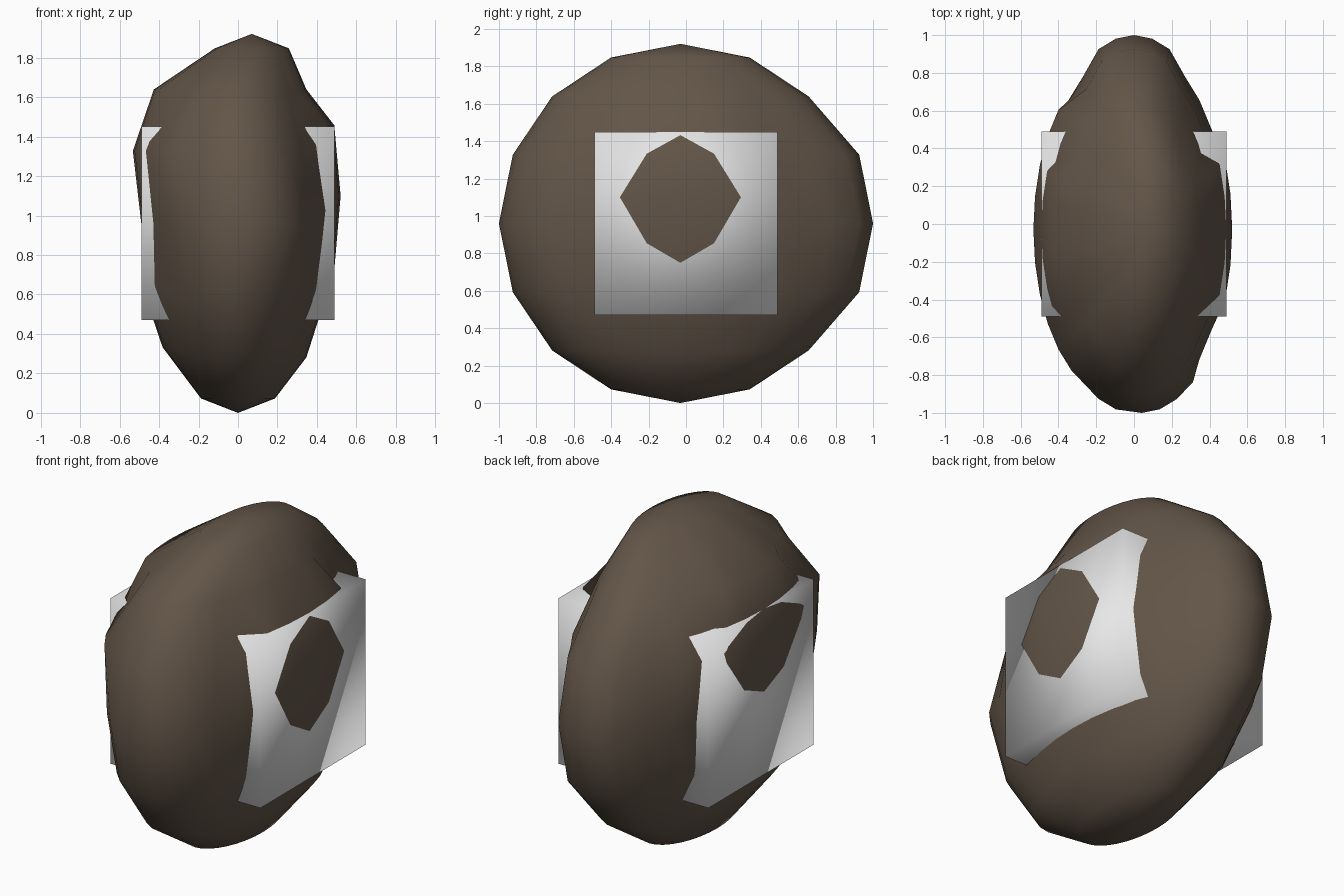
import bpy, bmesh, math

if "Cube" in bpy.data.objects:
    bpy.data.objects.remove(bpy.data.objects["Cube"])


def material(name, rgb):
    m = bpy.data.materials.new(name)
    m.diffuse_color = (*rgb, 1)
    m.use_nodes = True
    m.node_tree.nodes["Principled BSDF"].inputs["Base Color"].default_value = m.diffuse_color
    return m


def finish(bm, name, mat):
    for f in bm.faces:
        f.smooth = True
    me = bpy.data.meshes.new(name)
    bm.to_mesh(me)
    bm.free()
    me.materials.append(mat)
    ob = bpy.data.objects.new(name, me)
    bpy.context.collection.objects.link(ob)
    return ob


# Dents and bulges: rings (0 = top), central meridian, reach before, reach after, offset
# Meridians are 32 around: 0 = right, 8 = back, 16 = left, 24 = front
BUMPS = [
    ((0, 1), 0, 16, 16, (0.07, 0, 0)),         # crown leans right
    ((3,), 0, 2, 2, (0.035, 0, 0.13)),         # right bulge
    ((4,), 0, 2, 2, (0.03, 0, 0.14)),
    ((5,), 0, 2, 2, (0.035, 0, 0.13)),
    ((2,), 16, 2, 2, (-0.08, 0, 0)),           # left bulge
    ((3,), 16, 4, 5, (-0.08, 0, 0)),
    ((5, 6), 16, 3, 3, (-0.035, 0, 0.05)),
    ((3, 4, 5), 8, 2, 2, (0, 0.06, 0)),        # back bulge
    ((4,), 24, 0, 3, (0.04, 0, 0)),            # front right bulge
]

brown = material("dark_brown_stone", (0.125, 0.092, 0.066))
grey = material("light_grey", (0.8, 0.8, 0.8))

# Flattened boulder with its lumps
bm = bmesh.new()
bmesh.ops.create_uvsphere(bm, u_segments=32, v_segments=8, radius=1)
for v in bm.verts:
    x, y, z = v.co
    ring = round(math.acos(max(-1, min(1, z))) / (math.pi / 8))
    k = round(math.atan2(y, x) / (math.pi / 16))
    v.co = (0.49 * x, 0.97 * y - 0.03, 0.96 * z + 0.96)
    for rings, mid, before, after, off in BUMPS:
        d = (k - mid + 16) % 32 - 16
        if ring in rings and -before <= d <= after:
            v.co.x += off[0]
            v.co.y += off[1]
            v.co.z += off[2]
finish(bm, "boulder", brown)

# Grey block embedded in the boulder
bm = bmesh.new()
bmesh.ops.create_cube(bm, size=0.98)
for v in bm.verts:
    v.co.z += 0.96
finish(bm, "core_block", grey)
